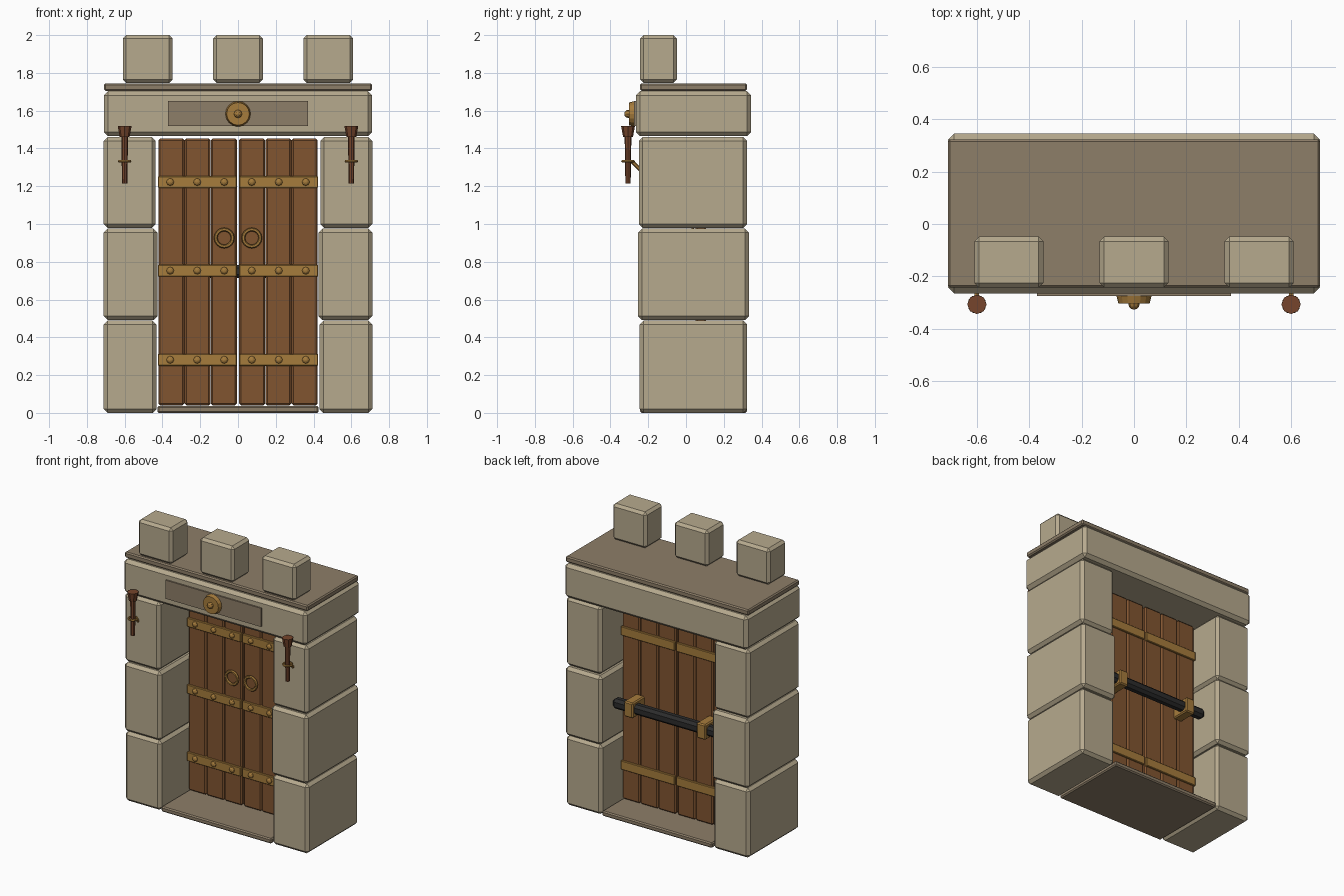
import bpy
from math import pi
from mathutils import Vector

if "Cube" in bpy.data.objects:
    bpy.data.objects.remove(bpy.data.objects["Cube"])


def mat(name, r, g, b):
    m = bpy.data.materials.new(name)
    m.diffuse_color = (r, g, b, 1)
    m.use_nodes = True
    m.node_tree.nodes["Principled BSDF"].inputs["Base Color"].default_value = m.diffuse_color
    return m


STONE = mat("stone", .47, .40, .27)
DARK_STONE = mat("dark_stone", .27, .21, .14)
WOOD = mat("wood", .22, .09, .03)
BRASS = mat("brass", .38, .20, .045)
IRON = mat("iron", .025, .025, .025)
RUST = mat("rust", .18, .06, .025)


def finish(name, m):
    ob = bpy.context.object
    ob.name = name
    ob.data.materials.append(m)
    return ob


def box(name, m, x, y, z, bevel=0.0):
    """Box from (min, max) ranges with a one-segment bevel."""
    bpy.ops.mesh.primitive_cube_add(size=1, location=[(a + b) / 2 for a, b in (x, y, z)])
    ob = finish(name, m)
    ob.scale = [b - a for a, b in (x, y, z)]
    bpy.ops.object.transform_apply(location=False, rotation=False, scale=True)
    if bevel:
        mod = ob.modifiers.new("bevel", 'BEVEL')
        mod.width, mod.segments = bevel, 1
    return ob


def cone(name, m, p, q, r1, r2, sides=8):
    """Tapered cylinder from p to q."""
    p, q = Vector(p), Vector(q)
    d = q - p
    bpy.ops.mesh.primitive_cone_add(vertices=sides, radius1=r1, radius2=r2, depth=d.length,
                                    location=(p + q) / 2,
                                    rotation=d.to_track_quat('Z', 'Y').to_euler())
    return finish(name, m)


def ball(name, m, loc, r, flat=1.0):
    bpy.ops.mesh.primitive_uv_sphere_add(segments=8, ring_count=6, radius=r, location=loc,
                                         rotation=(pi / 2, 0, 0))
    ob = finish(name, m)
    ob.scale.z = flat
    return ob


def ring(name, m, loc, R, r, rot=(0, 0, 0), seg=16):
    bpy.ops.mesh.primitive_torus_add(major_segments=seg, minor_segments=6, major_radius=R,
                                     minor_radius=r, location=loc, rotation=rot)
    return finish(name, m)


def span(s, a, b):
    return (min(s * a, s * b), max(s * a, s * b))


# Stone frame: lintel, cap slab, sill, battlements
box("lintel", STONE, (-.71, .71), (-.265, .345), (1.465, 1.703), .022)
box("cap_slab", DARK_STONE, (-.71, .71), (-.243, .323), (1.705, 1.745), .008)
box("sill", DARK_STONE, (-.427, .427), (-.243, .323), (0, .036), .008)
for i, x in enumerate((-.478, 0, .478)):
    box(f"merlon_{i}", STONE, (x - .132, x + .132), (-.243, -.048), (1.747, 2.0), .018)

# Plaque and round boss on the lintel
box("plaque", DARK_STONE, (-.37, .37), (-.275, -.255), (1.52, 1.65))
cone("boss", BRASS, (0, -.27, 1.583), (0, -.303, 1.583), .068, .06, 16)
ball("boss_knob", BRASS, (0, -.305, 1.583), .022)

for s, side in ((-1, "left"), (1, "right")):
    # Pillar blocks
    for i, (z0, z1, y0, y1, inner) in enumerate((
            (0, .488, -.245, .323, .432),
            (.492, .975, -.254, .333, .427),
            (.98, 1.46, -.25, .323, .436))):
        box(f"{side}_pillar_block_{i}", STONE, span(s, inner, .711), (y0, y1), (z0, z1), .02)

    # Door planks
    for i in range(3):
        a = .006 + i * .139
        box(f"{side}_plank_{i}", WOOD, span(s, a, a + .138), (.05, .107), (.04, 1.453), .01)

    # Door straps with studs; the middle one is only on the front
    for i, z in enumerate((.281, .753, 1.222)):
        box(f"{side}_front_strap_{i}", BRASS, span(s, .006, .424), (.038, .06),
            (z - .032, z + .032), .004)
        if i != 1:
            box(f"{side}_back_strap_{i}", BRASS, span(s, .006, .424), (.1, .119),
                (z - .032, z + .032), .004)
        for k in range(3):
            ball(f"{side}_stud_{i}_{k}", BRASS, (s * (.073 + k * .143), .038, z), .02, .7)

    # Ring handle
    ring(f"{side}_ring_handle", BRASS, (s * .073, .036, .926), .045, .01, (pi / 2, 0, 0))

    # Bar bracket on the back
    box(f"{side}_bar_bracket", BRASS, span(s, .247, .317), (.1, .238), (.695, .803), .008)

    # Torch with wall mount
    x, y = s * .6, -.307
    cone(f"{side}_torch_stick", RUST, (x, y, 1.215), (x, y, 1.47), .014, .018)
    cone(f"{side}_torch_head", RUST, (x, y, 1.46), (x, y, 1.52), .026, .037)
    ring(f"{side}_torch_ring", BRASS, (x, y, 1.332), .029, .007, seg=12)
    cone(f"{side}_torch_arm", BRASS, (x, -.285, 1.33), (x, -.235, 1.28), .01, .01, 6)

# Locking bar across the back of the doors
box("locking_bar", IRON, (-.422, .422), (.157, .222), (.714, .784), .018)
